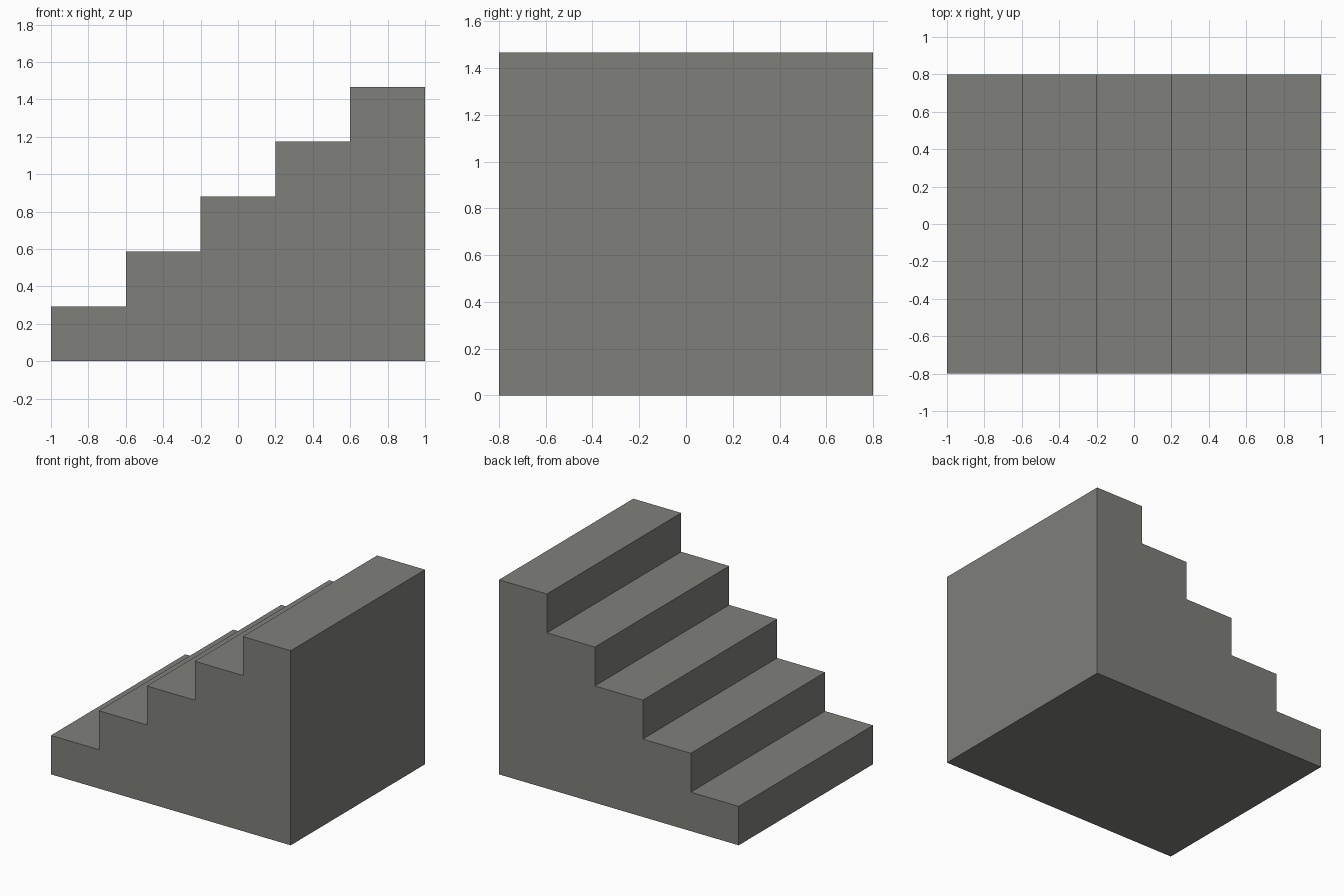
import bpy
import bmesh

if "Cube" in bpy.data.objects:
    bpy.data.objects.remove(bpy.data.objects["Cube"], do_unlink=True)

STEPS = 5
LENGTH, WIDTH, HEIGHT = 2.0, 1.6, 1.467
TREAD, RISE = LENGTH / STEPS, HEIGHT / STEPS

# Stone colour
stone = bpy.data.materials.new("warm grey stone")
stone.use_nodes = True
colour = (0.212, 0.216, 0.193, 1.0)
stone.diffuse_color = colour
stone.node_tree.nodes["Principled BSDF"].inputs["Base Color"].default_value = colour

# Stepped side profile, rising towards +x
profile = [(LENGTH / 2, 0), (-LENGTH / 2, 0)]
for i in range(STEPS):
    x = -LENGTH / 2 + i * TREAD
    z = (i + 1) * RISE
    profile += [(x, z), (x + TREAD, z)]

# Solid staircase: the profile extruded across its width
bm = bmesh.new()
side = bm.faces.new([bm.verts.new((x, -WIDTH / 2, z)) for x, z in profile])
extruded = bmesh.ops.extrude_face_region(bm, geom=[side], use_keep_orig=True)
far_verts = [g for g in extruded["geom"] if isinstance(g, bmesh.types.BMVert)]
bmesh.ops.translate(bm, vec=(0, WIDTH, 0), verts=far_verts)
bmesh.ops.recalc_face_normals(bm, faces=bm.faces)

mesh = bpy.data.meshes.new("staircase")
bm.to_mesh(mesh)
bm.free()
mesh.materials.append(stone)
staircase = bpy.data.objects.new("staircase", mesh)
bpy.context.collection.objects.link(staircase)
